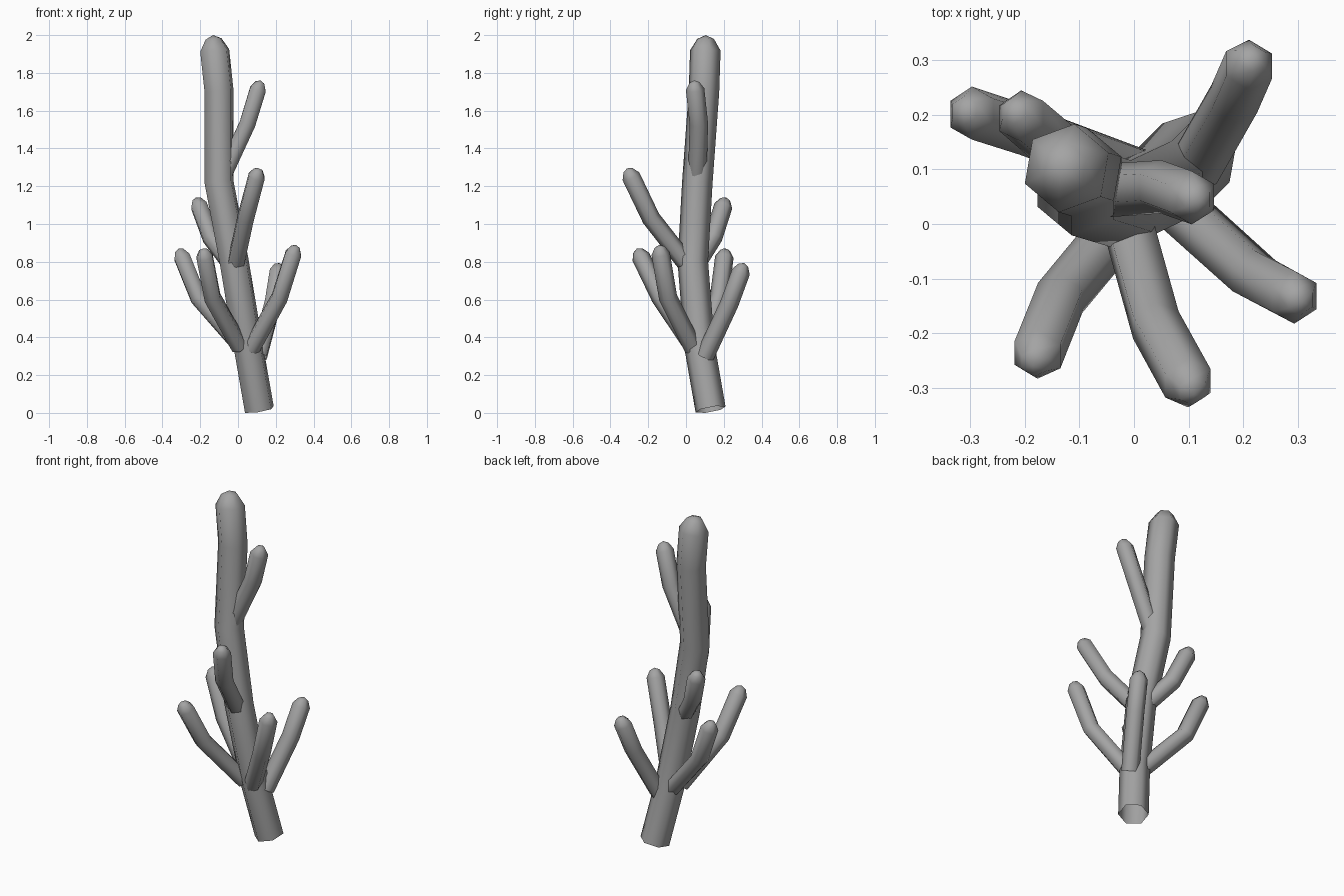
import bpy, bmesh, math
from mathutils import Vector

if "Cube" in bpy.data.objects:
    bpy.data.objects.remove(bpy.data.objects["Cube"])

SIDES = 6
grey = bpy.data.materials.new("dark_grey")
grey.diffuse_color = (0.37, 0.37, 0.37, 1)
grey.use_nodes = True
grey.node_tree.nodes["Principled BSDF"].inputs["Base Color"].default_value = grey.diffuse_color


def limb(name, points, radius, phase):
    """Six-sided tube along a path, open at the start and domed at the tip."""
    pts = [Vector(p) for p in points]
    tip_dir = (pts[-1] - pts[-2]).normalized()
    apex = pts[-1]
    # rings: path joints, then two shrinking rings for the dome
    path = pts[:-1] + [apex - tip_dir * radius * 1.0, apex - tip_dir * radius * 0.25]
    radii = [radius] * (len(path) - 1) + [radius * 0.55]
    bm = bmesh.new()
    rings = []
    for i, (c, r) in enumerate(zip(path, radii)):
        before = (c - path[i - 1]).normalized() if i else Vector()
        after = (path[i + 1] - c).normalized() if i + 1 < len(path) else Vector()
        t = (before + after).normalized()
        u = (Vector((1, 0, 0)) - t * t.x).normalized()
        v = t.cross(u)
        ring = []
        for k in range(SIDES):
            a = math.radians(phase) + k * math.tau / SIDES
            ring.append(bm.verts.new(c + (u * math.cos(a) + v * math.sin(a)) * r))
        rings.append(ring)
    for a, b in zip(rings, rings[1:]):
        for k in range(SIDES):
            n = (k + 1) % SIDES
            bm.faces.new((a[k], a[n], b[n], b[k]))
    top = bm.verts.new(apex)
    for k in range(SIDES):
        bm.faces.new((rings[-1][k], rings[-1][(k + 1) % SIDES], top))
    me = bpy.data.meshes.new(name)
    bm.to_mesh(me)
    bm.free()
    me.materials.append(grey)
    ob = bpy.data.objects.new(name, me)
    bpy.context.collection.objects.link(ob)
    bpy.ops.object.select_all(action='DESELECT')
    ob.select_set(True)
    bpy.context.view_layer.objects.active = ob
    bpy.ops.object.shade_smooth_by_angle(angle=math.radians(75))
    return ob


# Leaning main stem
limb("stem", [(0.113, 0.13, 0.018), (0.055, 0.072, 0.35), (-0.02, 0.036, 0.8),
              (-0.1, 0.06, 1.22), (-0.1, 0.095, 1.7), (-0.132, 0.105, 2.0)], 0.082, 20)

# Side branches: start, bend, tip
branches = {
    "branch_upper_right": [(-0.07, 0.06, 1.27), (0.05, 0.068, 1.53), (0.12, 0.043, 1.76)],
    "branch_middle_front": [(-0.01, -0.005, 0.80), (0.04, -0.185, 1.03), (0.11, -0.312, 1.295)],
    "branch_middle_back": [(-0.03, 0.05, 0.78), (-0.145, 0.145, 0.93), (-0.223, 0.212, 1.14)],
    "branch_lower_left": [(0.02, 0.09, 0.35), (-0.21, 0.175, 0.61), (-0.315, 0.209, 0.87)],
    "branch_lower_front_left": [(0.01, 0.04, 0.35), (-0.135, -0.135, 0.61), (-0.185, -0.26, 0.87)],
    "branch_lower_right": [(0.07, 0.04, 0.34), (0.22, -0.095, 0.61), (0.308, -0.142, 0.889)],
    "branch_lower_back": [(0.11, 0.10, 0.30), (0.184, 0.23, 0.58), (0.218, 0.308, 0.793)],
}
for name, pts in branches.items():
    limb(name, pts, 0.049, 30)
